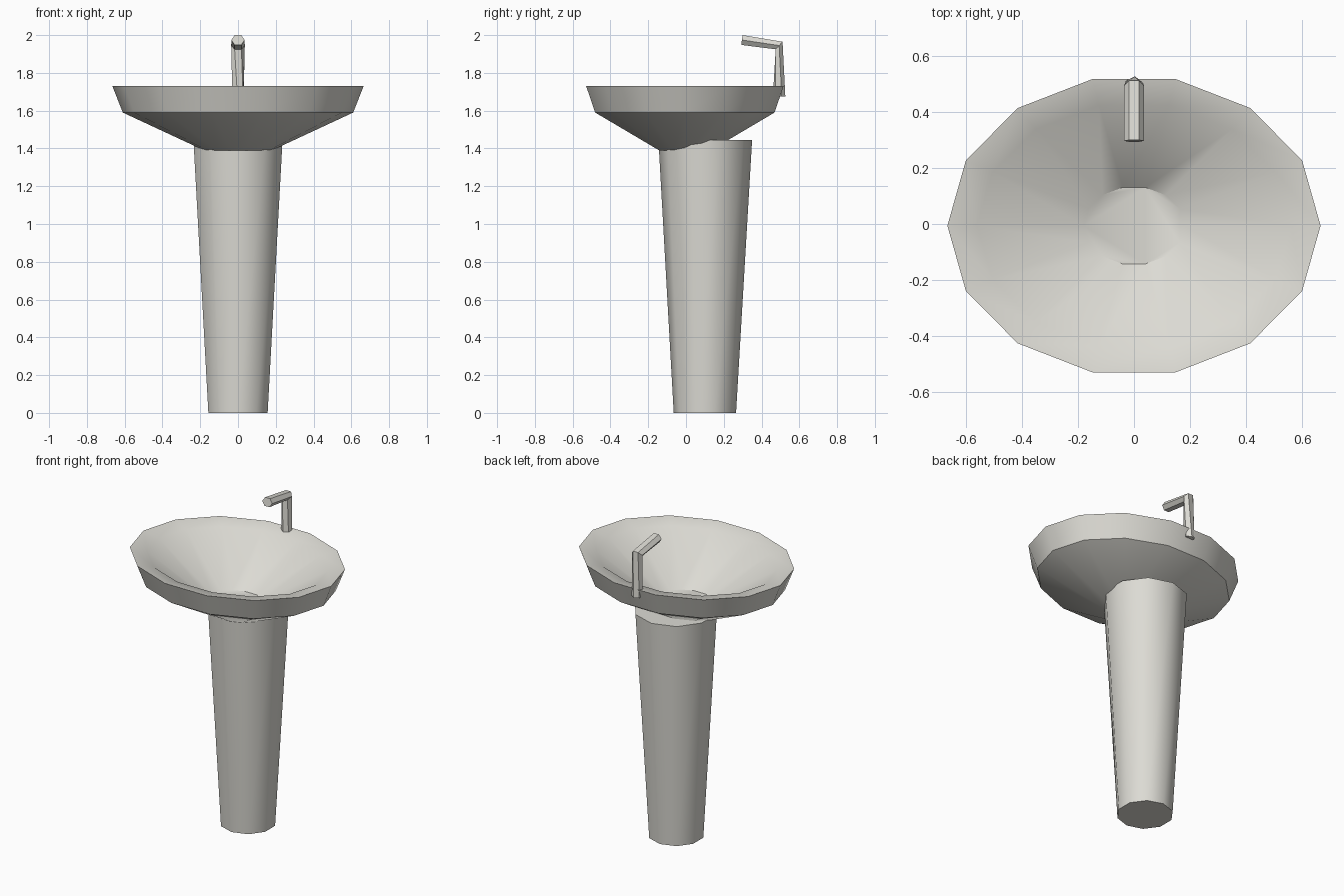
import bpy, bmesh, math

cube = bpy.data.objects.get("Cube")
if cube:
    bpy.data.objects.remove(cube, do_unlink=True)

ceramic = bpy.data.materials.new("warm_white_ceramic")
ceramic.use_nodes = True
colour = (0.72, 0.71, 0.66, 1)
ceramic.diffuse_color = colour
ceramic.node_tree.nodes["Principled BSDF"].inputs["Base Color"].default_value = colour


def oval(sides, rx, ry, cy, z, start=0.0):
    """Horizontal oval ring of points."""
    angles = [start + math.tau * i / sides for i in range(sides)]
    return [(rx * math.cos(a), cy + ry * math.sin(a), z) for a in angles]


def tilted_hexagon(cy, cz, half_width, dy, dz, twist=0.0):
    """Hexagon spanned by x and the direction (dy, dz)."""
    points = []
    for i in range(6):
        a = math.tau * i / 6 + twist
        s = math.sin(a)
        points.append((half_width * math.cos(a), cy + dy * s, cz + dz * s))
    return points


def loft(name, rings):
    """Skin a list of rings, cap both ends and smooth the soft edges."""
    bm = bmesh.new()
    loops = [[bm.verts.new(p) for p in ring] for ring in rings]
    for low, high in zip(loops, loops[1:]):
        n = len(low)
        for i in range(n):
            j = (i + 1) % n
            bm.faces.new((low[i], low[j], high[j], high[i]))
    bm.faces.new(loops[0][::-1])
    bm.faces.new(loops[-1])
    bmesh.ops.recalc_face_normals(bm, faces=bm.faces)
    mesh = bpy.data.meshes.new(name)
    bm.to_mesh(mesh)
    bm.free()
    mesh.materials.append(ceramic)
    obj = bpy.data.objects.new(name, mesh)
    bpy.context.collection.objects.link(obj)
    bpy.ops.object.select_all(action="DESELECT")
    obj.select_set(True)
    bpy.context.view_layer.objects.active = obj
    bpy.ops.object.shade_smooth_by_angle(angle=math.radians(38))
    return obj


# Tapered ten-sided pedestal, set towards the back
loft("pedestal", [oval(10, 0.165, 0.165, 0.10, 0, math.pi / 2),
                  oval(10, 0.248, 0.248, 0.102, 1.445, math.pi / 2)])

# Oval basin: underside, outer band, rim lip, then the bowl inside
basin_profile = [
    (0.18, 0.14, 1.39),
    (0.61, 0.487, 1.59),
    (0.665, 0.536, 1.73),
    (0.56, 0.44, 1.71),
    (0.18, 0.14, 1.455),
]
loft("basin", [oval(14, rx, ry, -0.006, z) for rx, ry, z in basin_profile])

# Bent hexagonal tap: post foot, mitred elbow, spout tip
loft("tap", [tilted_hexagon(0.493, 1.675, 0.033, 0.033, 0, math.radians(25)),
             tilted_hexagon(0.493, 1.945, 0.036, 0.021, 0.023),
             tilted_hexagon(0.296, 1.974, 0.035, 0.004, 0.030)])
